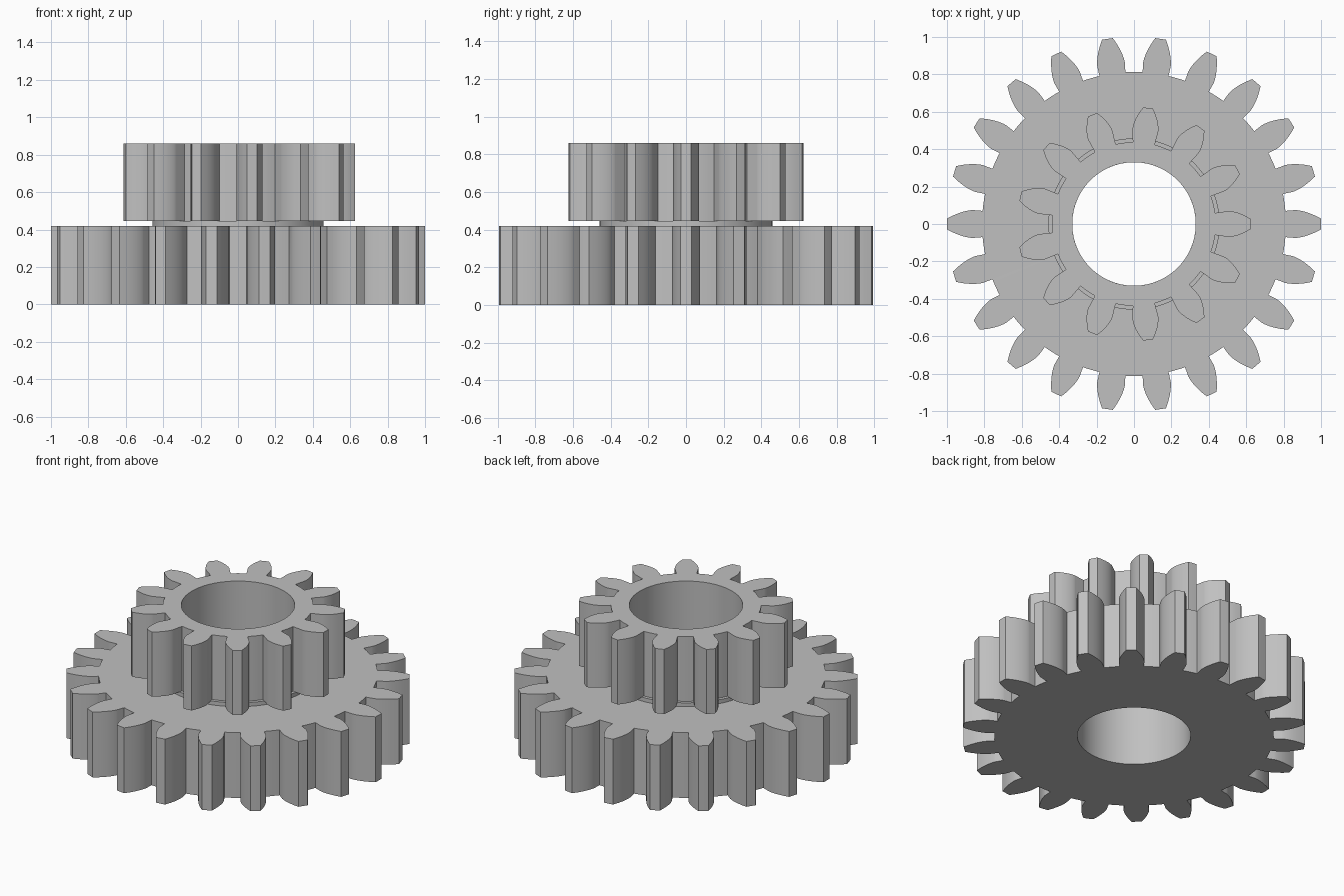
import bpy, bmesh
from math import pi, sqrt, tan, acos, cos, sin, radians

cube = bpy.data.objects.get("Cube")
if cube:
    bpy.data.objects.remove(cube, do_unlink=True)

MODULE = 1 / 12
PRESSURE = radians(20)
BORE = 0.33

grey = bpy.data.materials.new("plain_grey")
grey.use_nodes = True
colour = (0.53, 0.53, 0.53, 1)
grey.diffuse_color = colour
grey.node_tree.nodes["Principled BSDF"].inputs["Base Color"].default_value = colour


def involute(angle):
    return tan(angle) - angle


def gear_outline(teeth, flank_steps=7, root_steps=4):
    """Polar (radius, angle) points of an involute gear."""
    pitch = MODULE * teeth / 2
    tip, root = pitch + MODULE, pitch - 1.25 * MODULE
    base = pitch * cos(PRESSURE)
    half = pi / (2 * teeth) + involute(PRESSURE)
    # One flank from root to tip, as offsets from the tooth centre
    flank = [(root, half)]
    roll_end = sqrt((tip / base) ** 2 - 1)
    for i in range(flank_steps + 1):
        r = base * sqrt(1 + (roll_end * i / flank_steps) ** 2)
        flank.append((r, half - involute(acos(min(1, base / r)))))
    gap = 2 * pi / teeth - 2 * half
    outline = []
    for t in range(teeth):
        mid = 2 * pi * t / teeth
        outline += [(r, mid - a) for r, a in flank]
        outline.append((tip, mid))
        outline += [(r, mid + a) for r, a in reversed(flank)]
        outline += [(root, mid + half + gap * i / root_steps) for i in range(1, root_steps)]
    return outline


def bored_part(name, outline, bottom, top):
    """Extrude a polar outline with a round hole through its centre."""
    bm = bmesh.new()

    def ring(z, radius=None):
        return [bm.verts.new(((radius or r) * cos(a), (radius or r) * sin(a), z))
                for r, a in outline]

    loops = [ring(bottom), ring(top), ring(top, BORE), ring(bottom, BORE)]
    n = len(outline)
    for k in range(4):
        a, b = loops[k], loops[(k + 1) % 4]
        for i in range(n):
            j = (i + 1) % n
            bm.faces.new((a[i], a[j], b[j], b[i]))
    bmesh.ops.remove_doubles(bm, verts=bm.verts, dist=0.0001)
    bmesh.ops.recalc_face_normals(bm, faces=bm.faces)
    mesh = bpy.data.meshes.new(name)
    bm.to_mesh(mesh)
    bm.free()
    mesh.materials.append(grey)
    obj = bpy.data.objects.new(name, mesh)
    bpy.context.collection.objects.link(obj)
    bpy.ops.object.select_all(action='DESELECT')
    obj.select_set(True)
    bpy.context.view_layer.objects.active = obj
    bpy.ops.object.shade_smooth_by_angle(angle=radians(25))
    return obj


# Wide lower gear, thin spacer collar and narrow upper gear
bored_part("large_gear", gear_outline(22), 0, 0.42)
bored_part("collar", [(0.458, 2 * pi * i / 96) for i in range(96)], 0.42, 0.445)
bored_part("small_gear", gear_outline(13), 0.445, 0.86)
